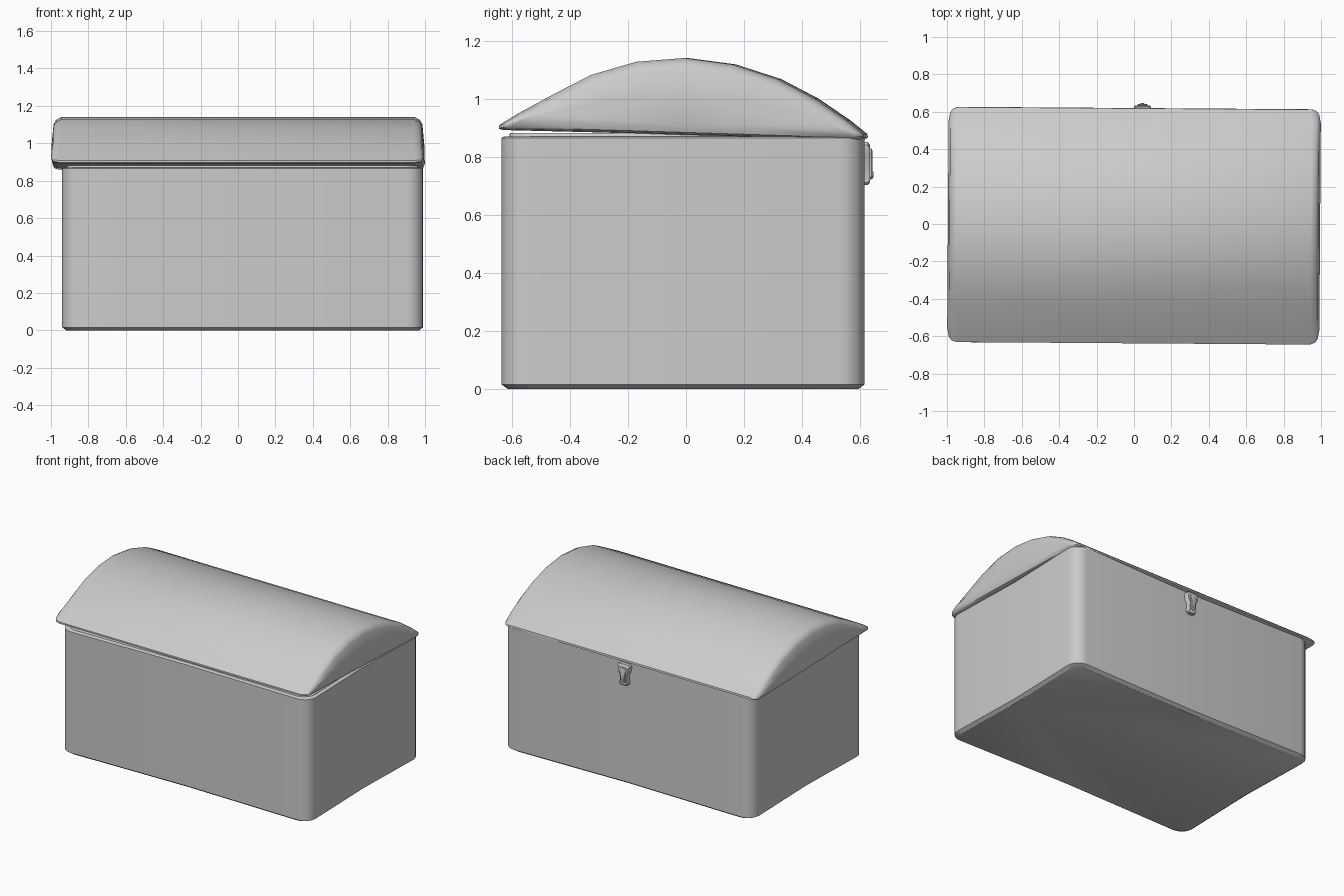
import bpy, bmesh, math
from mathutils import Matrix

if "Cube" in bpy.data.objects:
    bpy.data.objects.remove(bpy.data.objects["Cube"])


def make_object(name, loops, angle=30):
    """Skin a stack of equal-length point loops and cap both ends."""
    bm = bmesh.new()
    rings = [[bm.verts.new(p) for p in loop] for loop in loops]
    n = len(rings[0])
    for a, b in zip(rings, rings[1:]):
        for i in range(n):
            j = (i + 1) % n
            bm.faces.new((a[i], a[j], b[j], b[i]))
    bm.faces.new(rings[0][::-1])
    bm.faces.new(rings[-1])
    bmesh.ops.recalc_face_normals(bm, faces=bm.faces)
    mesh = bpy.data.meshes.new(name)
    bm.to_mesh(mesh)
    bm.free()
    ob = bpy.data.objects.new(name, mesh)
    bpy.context.collection.objects.link(ob)
    bpy.ops.object.select_all(action='DESELECT')
    ob.select_set(True)
    bpy.context.view_layer.objects.active = ob
    bpy.ops.object.shade_smooth_by_angle(angle=math.radians(angle))
    return ob


def body_loop(inset, z, r=0.085, pinch=0.015, cx=0.025, cy=-0.01):
    """Rounded rectangle whose sides are slightly pinched at the middle."""
    hx, hy = 0.965 - inset, 0.625 - inset
    pts = []
    for k, (sx, sy) in enumerate(((1, 1), (-1, 1), (-1, -1), (1, -1))):
        mid = ((hx - pinch, 0), (0, hy - pinch), (pinch - hx, 0), (0, pinch - hy))[k]
        pts.append((cx + mid[0], cy + mid[1], z))
        for s in range(6):
            a = math.radians(90 * k + 18 * s)
            pts.append((cx + sx * (hx - r) + r * math.cos(a),
                        cy + sy * (hy - r) + r * math.sin(a), z))
    return pts


# Box body: bevelled base, outer wall, stepped lip, hollow inside
make_object("chest_body", [body_loop(*s) for s in (
    (0.022, 0.0), (0.0, 0.016), (0.0, 0.865), (0.008, 0.870),
    (0.025, 0.870), (0.030, 0.882), (0.05, 0.882), (0.05, 0.04))])

# Domed lid: faceted profile (y, z) lofted along x, closing in at both ends
dome = [(-0.625, 0.892), (-0.638, 0.897), (-0.638, 0.908), (-0.57, 0.95), (-0.45, 1.015),
        (-0.32, 1.082), (-0.165, 1.127), (0, 1.14), (0.165, 1.118), (0.32, 1.068),
        (0.45, 1.0), (0.56, 0.925), (0.618, 0.878), (0.62, 0.866), (0.605, 0.858),
        (0.3, 0.866), (0, 0.875), (-0.3, 0.884)]


def lid_loop(x, sy, sz):
    pts = []
    for y, z in dome:
        base = 0.925 - 0.03 * y          # tilted rim plane the ends shrink towards
        pts.append((x, y * sy, base + (z - base) * sz))
    return pts


half = [(0.945, 1.0, 1.0), (0.972, 0.985, 0.93), (0.986, 0.955, 0.82), (0.995, 0.88, 0.36)]
stations = [(-x, a, b) for x, a, b in reversed(half)] + half
lid = make_object("chest_lid", [lid_loop(*s) for s in stations], 40)
lid.data.transform(Matrix.Rotation(math.radians(-0.4), 4, 'Z'))


# Latch on the back: tapered plate, raised hasp and round stud
def latch_loop(y, grow, outline):
    right = [(w * grow, z) for w, z in outline]
    left = [(-w, z) for w, z in reversed(right)]
    zc = 0.775
    return [(0.045 + w, y, zc + (z - zc) * grow) for w, z in right + left]


plate = [(0.022, 0.703), (0.030, 0.712), (0.027, 0.77), (0.044, 0.81), (0.046, 0.84), (0.036, 0.85)]
make_object("latch_plate", [latch_loop(y, g, plate) for y, g in
                            ((0.59, 1), (0.627, 1), (0.634, 0.86))])
hasp = [(0.012, 0.722), (0.018, 0.73), (0.016, 0.77), (0.026, 0.81), (0.018, 0.828)]
make_object("latch_hasp", [latch_loop(y, g, hasp) for y, g in
                           ((0.62, 1), (0.639, 1), (0.642, 0.85))])
make_object("latch_stud", [[(0.045 + r * math.cos(i * math.pi / 6), y,
                             0.738 + r * math.sin(i * math.pi / 6)) for i in range(12)]
                           for r, y in ((0.012, 0.63), (0.012, 0.643), (0.008, 0.646))])
